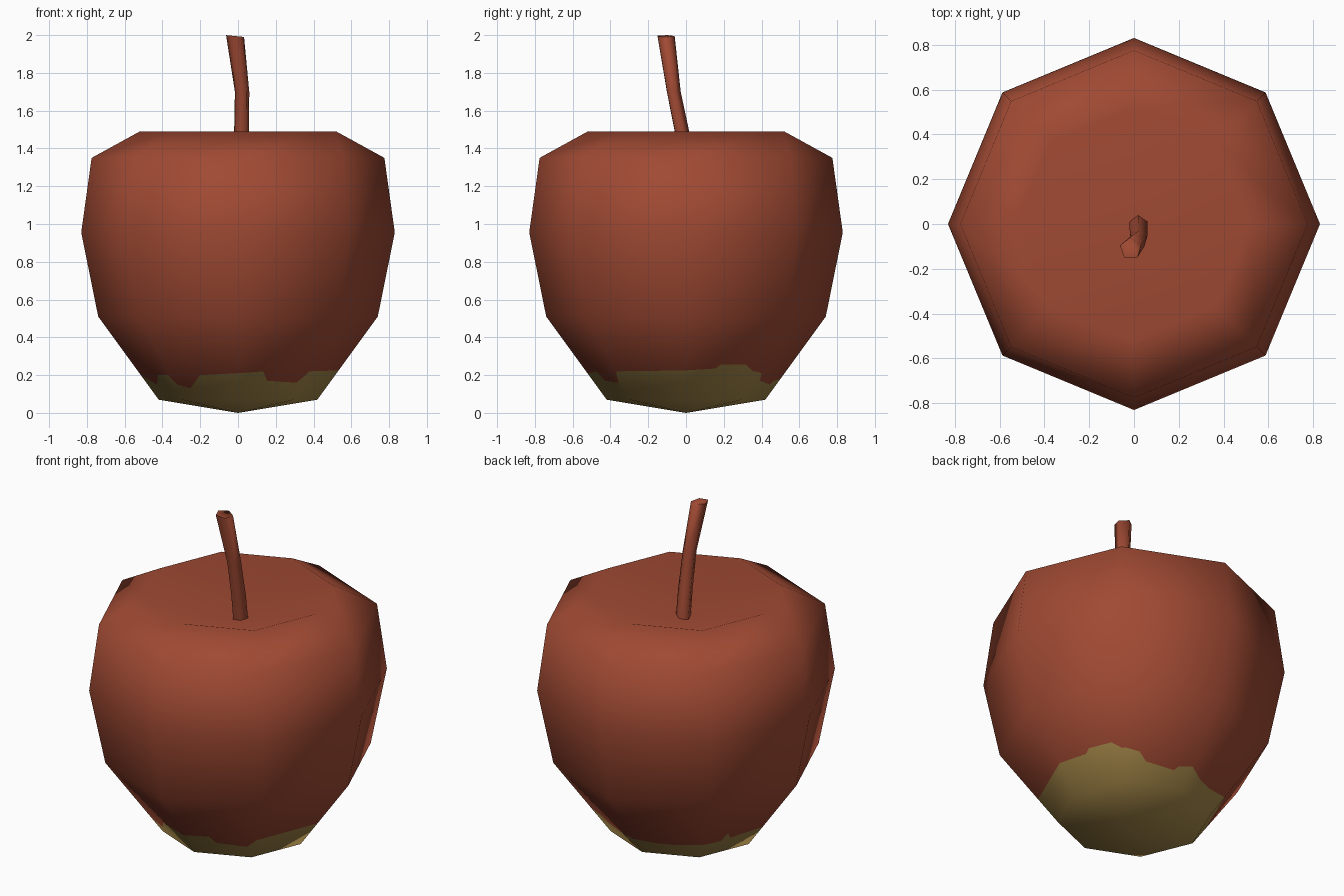
import bpy, math
from mathutils import Vector

if "Cube" in bpy.data.objects:
    bpy.data.objects.remove(bpy.data.objects["Cube"])

def material(name, rgb):
    m = bpy.data.materials.new(name)
    m.diffuse_color = (*rgb, 1)
    m.use_nodes = True
    m.node_tree.nodes["Principled BSDF"].inputs["Base Color"].default_value = m.diffuse_color
    return m

RED = material("red_skin", (0.35, 0.068, 0.033))
YELLOW = material("yellow_base", (0.40, 0.26, 0.07))

# Outline of the fruit from the bottom tip, round the rim, into the top hollow
PROFILE = [(0, 0.0), (0.42, 0.07), (0.74, 0.51), (0.83, 0.955),
           (0.775, 1.35), (0.52, 1.49), (0, 1.32)]
SIDES = 8
BAND = 1  # profile segment holding the ragged colour border

# Ragged border: (turn in eighths, height)
BORDER = [(0, .225), (.41, .235), (.47, .257), (.8, .257), (.95, .22), (1.2, .21),
          (1.3, .17), (1.75, .15), (1.8, .17), (2.0, .18), (2.3, .16), (2.6, .16),
          (3, .18), (3.33, .17), (3.4, .23), (3.48, .18), (3.8, .19), (4, .20),
          (4.35, .15), (4.6, .20), (4.97, .20), (5.05, .15), (5.23, .13),
          (5.45, .20), (6, .21), (6.36, .22), (6.44, .17), (6.9, .16), (7.02, .22)]

def octagon(u):
    """Point on a unit octagon; whole values of u are its corners."""
    i = math.floor(u)
    a, b = (Vector((math.cos(k * math.tau / SIDES), math.sin(k * math.tau / SIDES), 0))
            for k in (i, i + 1))
    return a.lerp(b, u - i)

def border_height(u):
    pts = BORDER + [(8, BORDER[0][1])]
    for (u0, h0), (u1, h1) in zip(pts, pts[1:]):
        if u0 <= u <= u1:
            return h0 + (h1 - h0) * (u - u0) / (u1 - u0)

# Smooth outline normals as (outward, up)
segs = [Vector((b[1] - a[1], a[0] - b[0])).normalized() for a, b in zip(PROFILE, PROFILE[1:])]
norms = [Vector((0, -1))] + [(a + b).normalized() for a, b in zip(segs, segs[1:])] + [Vector((0, 1))]

verts, normals, faces, mats, index = [], [], [], [], {}

def vert(seg, t, u):
    """Shared vertex at fraction t of an outline segment and turn u."""
    u %= SIDES
    r, z = Vector(PROFILE[seg]).lerp(Vector(PROFILE[seg + 1]), t)
    n = norms[seg].lerp(norms[seg + 1], t)
    d = octagon(u)
    p = d * r + Vector((0, 0, z))
    key = tuple(round(c, 5) for c in p)
    if key not in index:
        index[key] = len(verts)
        verts.append(p)
        normals.append((d * n.x + Vector((0, 0, n.y))).normalized())
    return index[key]

def panel(seg, t0, t1, u0, u1, mat):
    """Panel between two turns; t0 and t1 are pairs of heights."""
    ids = [vert(seg, t0[0], u0), vert(seg, t0[1], u1), vert(seg, t1[1], u1), vert(seg, t1[0], u0)]
    faces.append(list(dict.fromkeys(ids)))
    mats.append(mat)

# Fruit body panels; the band is cut along the ragged border
for seg in range(len(PROFILE) - 1):
    if seg != BAND:
        for k in range(SIDES):
            panel(seg, (0, 0), (1, 1), k, k + 1, 1 if seg < BAND else 0)
        continue
    cuts = sorted({p[0] for p in BORDER} | set(range(SIDES + 1)))
    z0, z1 = PROFILE[seg][1], PROFILE[seg + 1][1]
    for u0, u1 in zip(cuts, cuts[1:]):
        t = [(border_height(u) - z0) / (z1 - z0) for u in (u0, u1)]
        panel(seg, (0, 0), t, u0, u1, 1)
        panel(seg, t, (1, 1), u0, u1, 0)

def add_mesh(name, verts, faces, materials):
    me = bpy.data.meshes.new(name)
    me.from_pydata(verts, [], faces)
    for m in materials:
        me.materials.append(m)
    me.shade_smooth()
    ob = bpy.data.objects.new(name, me)
    bpy.context.collection.objects.link(ob)
    return ob

fruit = add_mesh("fruit_body", verts, faces, [RED, YELLOW])
for p, m in zip(fruit.data.polygons, mats):
    p.material_index = m
fruit.data.normals_split_custom_set_from_vertices(normals)

# Bent five-sided stem
PATH = [(0.02, 0.0, 1.30, 0.043), (0.02, -0.025, 1.49, 0.042),
        (0.022, -0.068, 1.70, 0.040), (-0.015, -0.11, 1.995, 0.05)]
N = 5
sv = []
for i, (x, y, z, r) in enumerate(PATH):
    for k in range(N):
        a = math.tau * k / N + 0.35
        tilt = -0.1 * r * math.cos(a) if i == 3 else 0
        sv.append((x + r * math.cos(a), y + r * math.sin(a), z + tilt))
sf = [(i * N + k, i * N + (k + 1) % N, (i + 1) * N + (k + 1) % N, (i + 1) * N + k)
      for i in range(len(PATH) - 1) for k in range(N)]
sf.append(tuple(range(len(sv) - N, len(sv))))
stem = add_mesh("stem", sv, sf, [RED])
bpy.context.view_layer.objects.active = stem
stem.select_set(True)
bpy.ops.object.shade_smooth_by_angle(angle=math.radians(80))
